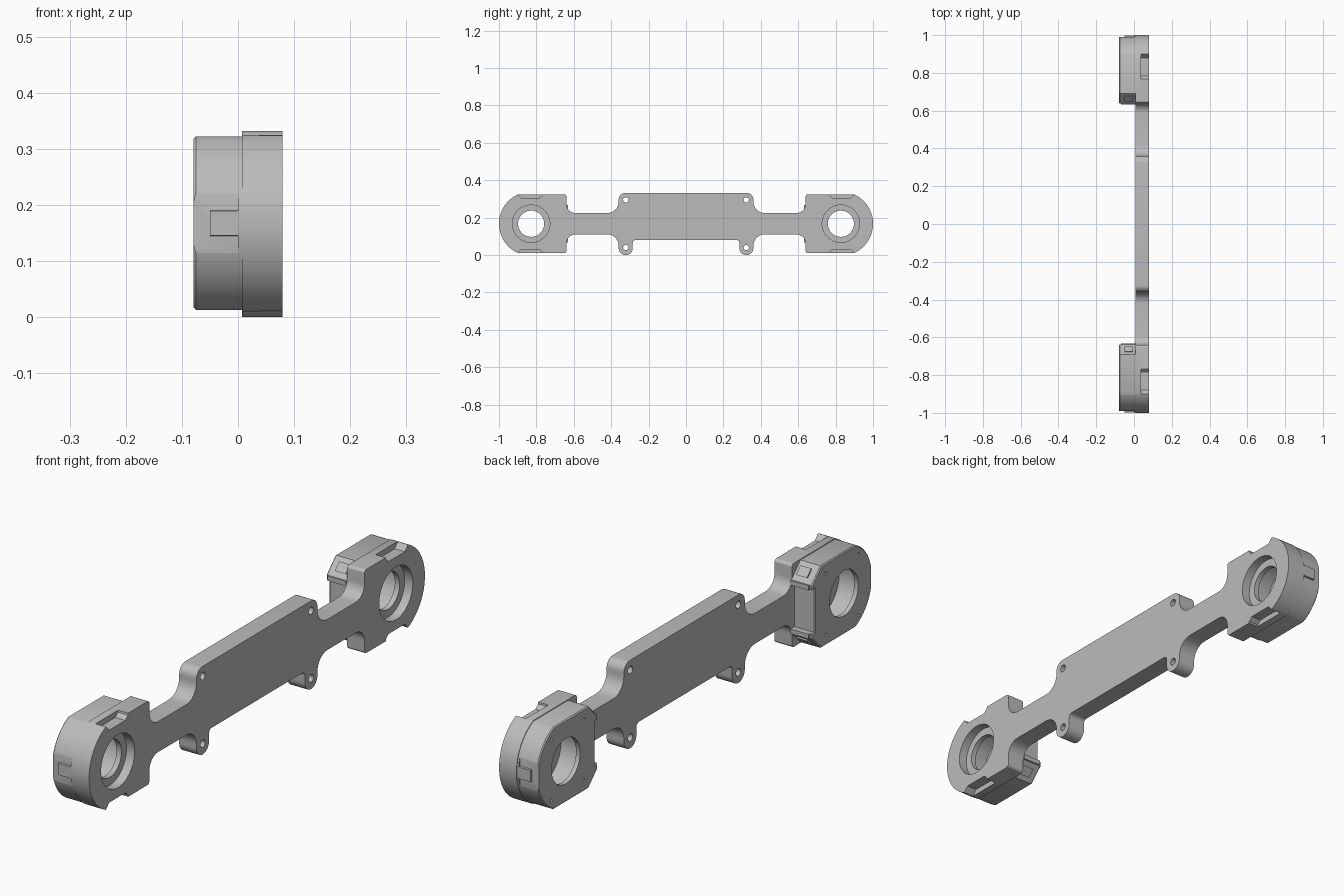
import bpy, bmesh
from math import radians, cos, sin, asin, pi, tan
from mathutils import Vector, Matrix

cube = bpy.data.objects.get("Cube")
if cube:
    bpy.data.objects.remove(cube, do_unlink=True)

grey = bpy.data.materials.new("satin grey")
grey.use_nodes = True
COLOUR = (0.5, 0.5, 0.5, 1)
grey.diffuse_color = COLOUR
grey.node_tree.nodes["Principled BSDF"].inputs["Base Color"].default_value = COLOUR

MID = 0.1675     # height of the hub axis
HUB = 0.828      # distance of each hub from the centre
X0, X1, XB = 0.007, 0.079, -0.079   # seam, plate face, cover face


def rounded(points, steps=8):
    """Fillet the inner corners of an open path of (y, z, radius)."""
    out = []
    for i, (y, z, r) in enumerate(points):
        p = Vector((y, z))
        if r == 0 or i in (0, len(points) - 1):
            out.append(p)
            continue
        a = (Vector(points[i - 1][:2]) - p).normalized()
        b = (Vector(points[i + 1][:2]) - p).normalized()
        half = a.angle(b) / 2
        centre = p + (a + b).normalized() * (r / sin(half))
        start = p + a * (r / tan(half)) - centre
        end = p + b * (r / tan(half)) - centre
        turn = start.angle_signed(end)
        for k in range(steps + 1):
            out.append(centre + Matrix.Rotation(-turn * k / steps, 2) @ start)
    return out


def end_arc(radius, half_height, steps=36):
    """Round hub end, cut flat at the top and bottom."""
    top = asin(half_height / radius)
    angles = [top - 2 * top * k / steps for k in range(steps + 1)]
    return [Vector((HUB + radius * cos(a), MID + radius * sin(a))) for a in angles]


def prism(name, profile, x0, x1, edge=0):
    """Extrude a (y, z) profile along x, optionally softening the rim at x0."""
    bm = bmesh.new()
    cap = bm.faces.new([bm.verts.new((x0, p[0], p[1])) for p in profile])
    new = bmesh.ops.extrude_face_region(bm, geom=[cap], use_keep_orig=True)["geom"]
    bmesh.ops.translate(bm, vec=(x1 - x0, 0, 0),
                        verts=[v for v in new if isinstance(v, bmesh.types.BMVert)])
    bmesh.ops.recalc_face_normals(bm, faces=bm.faces)
    if edge:
        rim = [e for e in bm.edges if all(abs(v.co.x - x0) < 1e-5 for v in e.verts)]
        bmesh.ops.bevel(bm, geom=rim, offset=edge, segments=1, affect='EDGES')
    mesh = bpy.data.meshes.new(name)
    bm.to_mesh(mesh)
    bm.free()
    mesh.materials.append(grey)
    obj = bpy.data.objects.new(name, mesh)
    bpy.context.collection.objects.link(obj)
    return obj


def disc(y, z, r, n=64):
    return [(y + r * cos(2 * pi * k / n), z + r * sin(2 * pi * k / n)) for k in range(n)]


def flip(profile, side):
    return [(p[0] * side, p[1]) for p in profile]


def upside(profile):
    return [Vector((p[0], 2 * MID - p[1])) for p in profile]


def cut(target, profile, x0, x1):
    cutter = prism("cutter", profile, x0, x1)
    mod = target.modifiers.new("cut", 'BOOLEAN')
    mod.operation = 'DIFFERENCE'
    mod.solver = 'EXACT'
    mod.object = cutter
    bpy.context.view_layer.objects.active = target
    bpy.ops.object.modifier_apply(modifier=mod.name)
    bpy.data.objects.remove(cutter, do_unlink=True)


def smooth(obj):
    bpy.ops.object.select_all(action='DESELECT')
    obj.select_set(True)
    bpy.context.view_layer.objects.active = obj
    bpy.ops.object.shade_smooth_by_angle(angle=radians(30))


# Flat link plate with a wide middle, narrow arms and round-ended hubs
upper = rounded([(0, 0.332, 0), (0.36, 0.332, 0.035), (0.36, 0.225, 0.06),
                 (0.64, 0.225, 0.05), (0.64, 0.325, 0.012), (0.8, 0.325, 0)])
lower = rounded([(0.8, 0.01, 0), (0.64, 0.01, 0.012), (0.64, 0.11, 0.05),
                 (0.36, 0.11, 0.06), (0.36, 0, 0.037), (0.285, 0, 0.037),
                 (0.285, 0.08, 0.015), (0, 0.08, 0)])
half = upper[1:-1] + end_arc(0.172, 0.1575) + lower[1:-1]
plate = prism("link_plate", half + flip(half[::-1], -1), X0, X1)

notch = [(0.765, 0.34), (0.768, 0.318), (0.784, 0.304), (0.88, 0.304), (0.9, 0.325), (0.9, 0.34)]
for side in (1, -1):
    for z in (0.295, 0.04):
        cut(plate, disc(side * 0.322, z, 0.014, 24), -0.1, 0.1)
    # Stepped bearing seat and inner cavity
    cut(plate, disc(side * HUB, MID, 0.1), 0.045, 0.1)
    cut(plate, disc(side * HUB, MID, 0.07), -0.1, 0.1)
    cut(plate, disc(side * HUB, MID, 0.12), -0.1, 0.025)
    for shape in (notch, upside(notch)):
        cut(plate, flip(shape, side), 0.037, 0.1)
smooth(plate)

# Hub covers with clipped inner corners and snap tabs
corner = [Vector(p) for p in [(0.655, 0.25), (0.638, 0.25), (0.638, 0.268), (0.692, 0.322)]]
outline = corner + end_arc(0.1695, 0.1545) + upside(corner[::-1])
clip = [(0.989, MID - 0.1), (0.989, MID + 0.1), (1.1, MID + 0.1), (1.1, MID - 0.1)]
tab = [(0.98, MID - 0.024), (0.98, MID + 0.024), (0.997, MID + 0.022), (0.997, MID - 0.022)]
latch = [(0.67, 0.276), (0.648, 0.286), (0.674, 0.312), (0.684, 0.29)]

for side, word in ((1, "back"), (-1, "front")):
    cover = prism(word + "_hub_cover", flip(outline, side), XB, X0, 0.004)
    cut(cover, disc(side * HUB, MID, 0.085), -0.1, 0.1)
    cut(cover, disc(side * HUB, MID, 0.12), -0.062, 0.1)
    cut(cover, flip(clip, side), -0.1, 0.0)
    for y in (0.72, 0.915):
        for dz in (-0.115, 0.115):
            cut(cover, disc(side * y, MID + dz, 0.006, 12), -0.1, -0.065)
    smooth(cover)
    prism(word + "_end_tab", flip(tab, side), -0.05, 0.0)
    prism(word + "_upper_latch", flip(latch, side), -0.05, -0.005)
    prism(word + "_lower_latch", flip(upside(latch), side), -0.05, -0.005)
    # Lip along each clipped corner
    for level, shape in (("upper", corner), ("lower", upside(corner))):
        ledge = [shape[1], shape[2], shape[2] + Vector((-0.006, 0)), shape[1] + Vector((-0.006, 0))]
        prism(f"{word}_{level}_lip", flip(ledge, side), XB + 0.01, X0)
